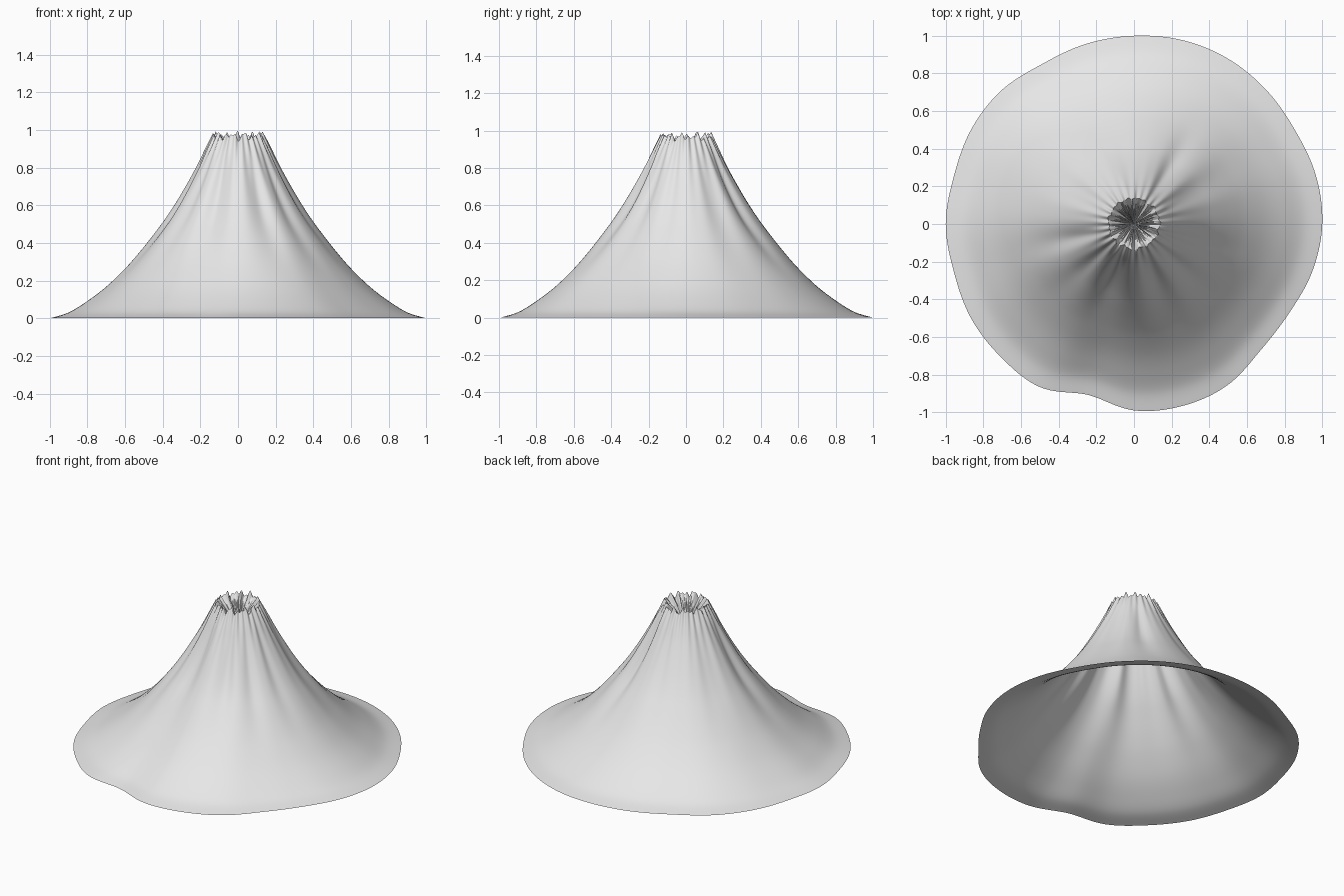
import bpy, bmesh, math

SEGMENTS = 216
RINGS = 72
CRATER_RINGS = 14

old_cube = bpy.data.objects.get("Cube")
if old_cube:
    bpy.data.objects.remove(old_cube, do_unlink=True)

# Slope profile: (fraction of base radius, height)
PROFILE = [(.125, .98), (.17, .89), (.21, .81), (.26, .72), (.32, .62), (.38, .53),
           (.44, .45), (.52, .35), (.6, .26), (.7, .165), (.8, .09), (.9, .03), (1, 0)]
# Base outline: radius offsets in hundredths, evenly spaced from +x counterclockwise
OUTLINE = [0, 0, -1, 0, 1, 1, 0, -1, -2, 0, 0, -1, 0, -1, 0, 0, 0, -6, -1, 0, -1, -5, -5, -2]
# Erosion gullies: (direction in degrees, depth, width in degrees)
GULLIES = [(28, .016, 9), (58, .03, 8), (100, .01, 8), (150, .01, 10), (192, .025, 8),
           (222, .014, 8), (248, .035, 10), (292, .03, 9), (318, .02, 8), (345, .012, 8)]


def catmull(a, b, c, d, t):
    """Smooth blend from b to c."""
    return b + t / 2 * (c - a + t * (2 * a - 5 * b + 4 * c - d + t * (3 * (b - c) + d - a)))


def base_radius(angle):
    n = len(OUTLINE)
    pos = angle / math.tau * n
    i = int(pos)
    return 1 + catmull(*(OUTLINE[(i + k) % n] for k in (-1, 0, 1, 2)), pos - i) / 100


def slope_point(t):
    last = len(PROFILE) - 1
    pos = t * last
    i = min(int(pos), last - 1)
    pts = [PROFILE[max(0, min(last, i + k))] for k in (-1, 0, 1, 2)]
    return [catmull(*values, pos - i) for values in zip(*pts)]


def gully_depth(angle):
    total = 0
    for direction, depth, width in GULLIES:
        gap = (math.degrees(angle) - direction + 180) % 360 - 180
        total += depth * math.exp(-(gap / width) ** 2)
    return total


def fine_folds(angle):
    return (math.sin(11 * angle + 1) + math.sin(17 * angle + 2)
            + math.sin(29 * angle) * .8) / 3


def flank(angle, t):
    """Point on the outer slope, t running from rim to base."""
    r, z = slope_point(t)
    fade = (1 - t) ** 1.5
    r = r * (1 + (base_radius(angle) - 1) * r)
    bump = math.sin(math.pi * min(1, t * 1.3)) ** 2 if t < .77 else 0
    r -= gully_depth(angle) * (.3 * fade + .9 * bump) - .012
    r -= .012 * t
    r += .009 * fine_folds(angle) * fade ** 2
    z += .03 * fine_folds(angle + .2) * (1 - t) ** 10 - .012 * (1 - t) ** 10
    return r, z


def crater(angle, s):
    """Point on the inner funnel, s running from centre to rim."""
    rim_r, rim_z = flank(angle, 0)
    floor = .78
    fold = .02 * fine_folds(angle * 2) * math.sin(math.pi * s)
    return rim_r * s, floor + (rim_z - floor) * s ** .9 + fold


# Volcano shell: crater rings followed by slope rings
bm = bmesh.new()
angles = [math.tau * k / SEGMENTS for k in range(SEGMENTS)]


def add_ring(shape, t):
    ring = []
    for a in angles:
        r, z = shape(a, t)
        ring.append(bm.verts.new((r * math.cos(a), r * math.sin(a), max(z, 0))))
    return ring


centre = bm.verts.new((0, 0, .78))
rings = [add_ring(crater, k / CRATER_RINGS) for k in range(1, CRATER_RINGS)]
rings += [add_ring(flank, k / RINGS) for k in range(RINGS + 1)]
for k in range(SEGMENTS):
    n = (k + 1) % SEGMENTS
    bm.faces.new((centre, rings[0][k], rings[0][n]))
    for inner, outer in zip(rings, rings[1:]):
        bm.faces.new((inner[k], outer[k], outer[n], inner[n]))

mesh = bpy.data.meshes.new("volcano_cone")
bm.to_mesh(mesh)
bm.free()
volcano = bpy.data.objects.new("volcano_cone", mesh)
bpy.context.collection.objects.link(volcano)

# Pale rock colour
rock = bpy.data.materials.new("pale_grey_rock")
rock.use_nodes = True
colour = (.8, .8, .8, 1)
rock.diffuse_color = colour
rock.node_tree.nodes["Principled BSDF"].inputs["Base Color"].default_value = colour
mesh.materials.append(rock)

bpy.context.view_layer.objects.active = volcano
volcano.select_set(True)
bpy.ops.object.shade_smooth_by_angle(angle=math.radians(60))
